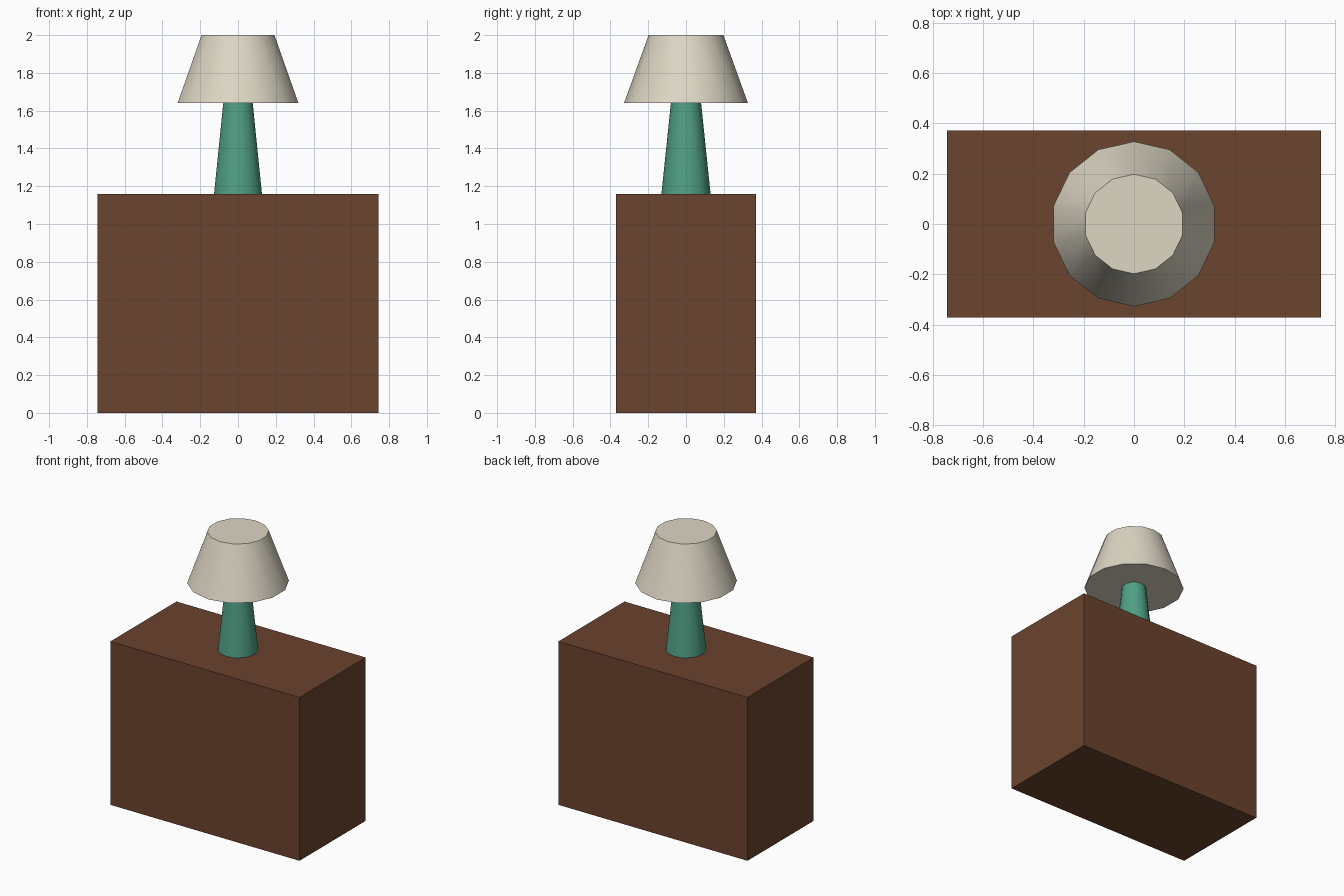
import bpy
import bmesh
from math import sin, cos, tau, radians

cube = bpy.data.objects.get("Cube")
if cube:
    bpy.data.objects.remove(cube, do_unlink=True)


def material(name, rgb):
    """Flat material from an 8-bit sRGB colour."""
    linear = [((c / 255 + 0.055) / 1.055) ** 2.4 for c in rgb] + [1]
    mat = bpy.data.materials.new(name)
    mat.use_nodes = True
    mat.diffuse_color = linear
    mat.node_tree.nodes["Principled BSDF"].inputs["Base Color"].default_value = linear
    return mat


def finish(name, bm, mat):
    bmesh.ops.recalc_face_normals(bm, faces=bm.faces)
    mesh = bpy.data.meshes.new(name)
    bm.to_mesh(mesh)
    bm.free()
    mesh.materials.append(mat)
    obj = bpy.data.objects.new(name, mesh)
    bpy.context.collection.objects.link(obj)
    return obj


def box(name, size, z, mat):
    bm = bmesh.new()
    bmesh.ops.create_cube(bm, size=1)
    for v in bm.verts:
        v.co = (v.co.x * size[0], v.co.y * size[1], v.co.z * size[2] + z)
    return finish(name, bm, mat)


def tapered(name, bottom, top, mat, sides=14):
    """Closed cone frustum between two (radius, height) rings, corner on +y."""
    bm = bmesh.new()
    low, high = [[bm.verts.new((r * sin(tau * i / sides), r * cos(tau * i / sides), z))
                  for i in range(sides)] for r, z in (bottom, top)]
    bm.faces.new(low)
    bm.faces.new(high)
    for i in range(sides):
        j = (i + 1) % sides
        bm.faces.new((low[i], low[j], high[j], high[i]))
    obj = finish(name, bm, mat)
    # Smooth walls with crisp cap rims
    bpy.ops.object.select_all(action="DESELECT")
    obj.select_set(True)
    bpy.context.view_layer.objects.active = obj
    bpy.ops.object.shade_smooth_by_angle(angle=radians(35))
    return obj


wood = material("brown wood", (107, 67, 46))
teal = material("teal ceramic", (80, 160, 134))
cream = material("cream fabric", (221, 214, 196))

# Cabinet block carrying a table lamp
box("cabinet", (1.486, 0.742, 1.16), 0.58, wood)
tapered("lamp_base", (0.13, 1.16), (0.08, 1.64), teal)
tapered("lamp_shade", (0.328, 1.64), (0.198, 2.0), cream)
